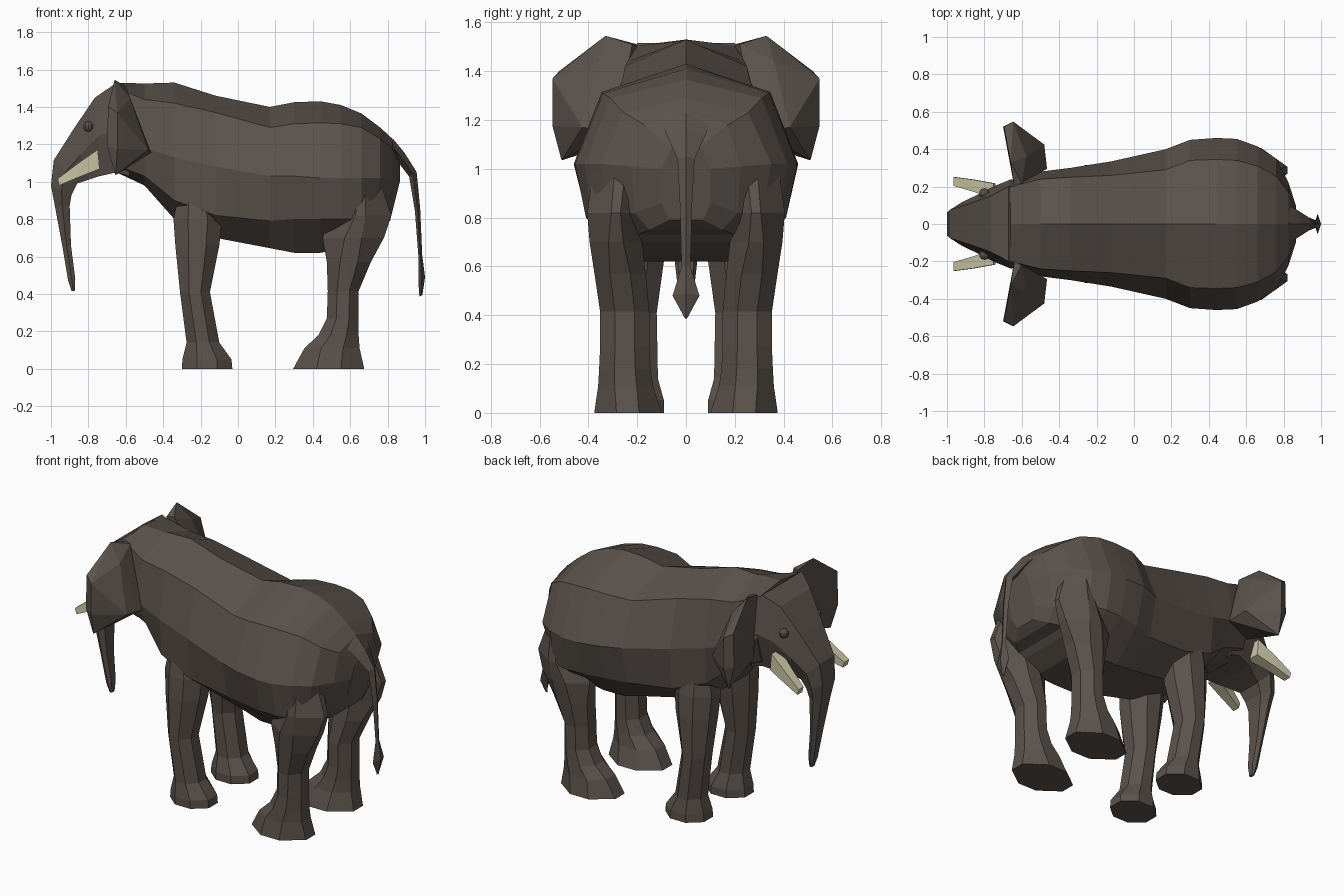
import bpy, bmesh
from mathutils import Vector


def material(name, rgb):
    m = bpy.data.materials.new(name)
    m.diffuse_color = (*rgb, 1)
    return m


SKIN = material("brown grey skin", (0.105, 0.085, 0.072))
IVORY = material("ivory", (0.60, 0.57, 0.39))
EYE = material("dark eye", (0.09, 0.078, 0.068))


def finish(name, bm, mat):
    bmesh.ops.recalc_face_normals(bm, faces=bm.faces)
    me = bpy.data.meshes.new(name)
    bm.to_mesh(me)
    bm.free()
    me.materials.append(mat)
    ob = bpy.data.objects.new(name, me)
    bpy.context.collection.objects.link(ob)
    return ob


def loft(name, rings, mat):
    """Skin a list of equal-sized point rings and cap both ends."""
    bm = bmesh.new()
    vs = [[bm.verts.new(p) for p in r] for r in rings]
    n = len(vs[0])
    for a, b in zip(vs, vs[1:]):
        for i in range(n):
            j = (i + 1) % n
            bm.faces.new((a[i], a[j], b[j], b[i]))
    bm.faces.new(vs[0])
    bm.faces.new(vs[-1])
    return finish(name, bm, mat)


def hull(name, pts, mat):
    bm = bmesh.new()
    for p in pts:
        bm.verts.new(p)
    bmesh.ops.convex_hull(bm, input=bm.verts)
    return finish(name, bm, mat)


# Torso: x, top z, upper (y, z), flank (y, z), lower (y, z), belly (y, z)
torso = [
    (-0.66, 1.53, .20, 1.505, .235, 1.25, .19, 1.09, .08, 1.055),
    (-0.50, 1.525, .24, 1.44, .28, 1.18, .21, 1.03, .08, 0.98),
    (-0.34, 1.53, .25, 1.42, .30, 1.13, .28, 0.90, .12, 0.80),
    (-0.12, 1.46, .26, 1.37, .335, 1.08, .31, 0.82, .15, 0.70),
    (0.17, 1.40, .29, 1.29, .40, 1.03, .34, 0.79, .18, 0.645),
    (0.30, 1.425, .34, 1.31, .45, 1.03, .38, 0.80, .20, 0.62),
    (0.44, 1.43, .345, 1.315, .46, 1.02, .405, 0.80, .20, 0.62),
    (0.55, 1.41, .34, 1.31, .455, 1.02, .41, 0.80, .20, 0.64),
    (0.66, 1.365, .31, 1.29, .415, 1.02, .385, 0.80, .20, 0.70),
    (0.76, 1.29, .255, 1.23, .35, 1.02, .31, 0.81, .20, 0.73),
    (0.825, 1.23, .17, 1.18, .225, 1.01, .21, 0.82, .15, 0.75),
    (0.865, 1.10, .06, 1.09, .10, 1.00, .10, 0.86, .07, 0.79),
]
rings = []
for x, zt, *p in torso:
    half = [(0, zt)] + list(zip(p[0::2], p[1::2]))
    half += [(-y, z) for y, z in reversed(half[1:])]
    lean = .25 if x > .7 else 0          # the rump tucks in below
    rings.append([(x - lean * max(0, 1 - z), y, z) for y, z in half])
loft("body", rings, SKIN)

# Head and trunk: front (x, z), back (x, z), half width, front width factor
head = [
    (-0.60, 1.45, -0.58, 1.03, .245, .84),
    (-0.67, 1.515, -0.65, 1.05, .238, .84),
    (-0.765, 1.45, -0.74, 1.03, .20, .75),
    (-0.88, 1.28, -0.80, 1.01, .155, .7),
    (-0.985, 1.115, -0.86, 0.99, .115, .65),
    (-1.00, 0.98, -0.89, 0.93, .095, .65),
    (-0.98, 0.875, -0.90, 0.87, .075, .65),
    (-0.94, 0.66, -0.893, 0.66, .05, .65),
    (-0.908, 0.47, -0.87, 0.48, .03, .65),
    (-0.89, 0.415, -0.873, 0.415, .018, .65),
]
rings = []
for xf, zf, xb, zb, w, k in head:
    f, b = Vector((xf, 0, zf)), Vector((xb, 0, zb))
    side = [f + Vector((0, k * w, 0)), f.lerp(b, .5) + Vector((0, w, 0)),
            b + Vector((0, .7 * w, 0))]
    rings.append(side + [Vector((p.x, -p.y, p.z)) for p in reversed(side)])
loft("head_and_trunk", rings, SKIN)


def box_ring(s, z, x0, x1, y0, y1, c=.3):
    """Octagon: a rectangle with cut corners."""
    dx, dy = (x1 - x0) * c, (y1 - y0) * c
    pts = [(x0 + dx, y0), (x1 - dx, y0), (x1, y0 + dy), (x1, y1 - dy),
           (x1 - dx, y1), (x0 + dx, y1), (x0, y1 - dy), (x0, y0 + dy)]
    return [(x, s * y, z) for x, y in pts]


# Leg sections: z, x range, y range, corner cut
front_leg = [
    (1.02, -.30, -.16, .12, .27), (.80, -.345, -.085, .07, .308),
    (.66, -.335, -.10, .085, .315), (.41, -.31, -.15, .12, .315),
    (.14, -.275, -.10, .115, .305), (.05, -.297, -.035, .09, .318),
    (0, -.30, -.03, .09, .318)]
rear_leg = [
    (1.00, .56, .76, .16, .38, .4), (.82, .49, .82, .17, .405, .42),
    (.70, .452, .78, .18, .395, .36), (.57, .475, .71, .165, .375),
    (.415, .48, .645, .15, .352), (.27, .475, .645, .15, .352),
    (.18, .43, .645, .145, .356), (.11, .355, .65, .135, .36),
    (0, .295, .675, .10, .376, .33)]
# Ear: a thick wedge flaring out from the back of the head
ear = [(-.66, .33, 1.545), (-.64, .20, 1.51), (-.695, .52, 1.40),
       (-.70, .52, 1.19), (-.655, .51, 1.035), (-.64, .24, 1.12),
       (-.645, .547, 1.37), (-.645, .547, 1.175), (-.60, .22, 1.51),
       (-.575, .36, 1.445), (-.48, .425, 1.17), (-.465, .295, 1.155)]

for s, label in ((1, "left"), (-1, "right")):
    loft("front_leg_" + label, [box_ring(s, *r) for r in front_leg], SKIN)
    loft("rear_leg_" + label, [box_ring(s, *r) for r in rear_leg], SKIN)
    hull("ear_" + label, [(x, s * y, z) for x, y, z in ear], SKIN)

    # Tusk: tapered four-sided prism
    rings = []
    for x, y, z, w, h in ((-.75, .175, 1.12, .042, .052),
                          (-.86, .205, 1.06, .032, .035),
                          (-.965, .227, .998, .024, .018)):
        rings.append([(x, s * (y + w), z + h), (x, s * (y - w), z + h),
                      (x + .01, s * (y - w), z - h), (x + .01, s * (y + w), z - h)])
    loft("tusk_" + label, rings, IVORY)

    # Eye
    bm = bmesh.new()
    bmesh.ops.create_uvsphere(bm, u_segments=10, v_segments=8, radius=.028)
    bmesh.ops.translate(bm, verts=bm.verts, vec=(-.80, s * .164, 1.295))
    finish("eye_" + label, bm, EYE)

# Tail with tuft: x, z, half width, half thickness
tail = [(.80, 1.21, .11, .03), (.865, 1.14, .08, .025), (.935, 1.04, .035, .02),
        (.96, .85, .025, .014), (.975, .60, .018, .01),
        (.982, .48, .055, .018), (.978, .39, .006, .008)]
loft("tail", [[(x + t, 0, z + t * .6), (x, w, z), (x - t, 0, z - t * .6), (x, -w, z)]
              for x, z, w, t in tail], SKIN)
